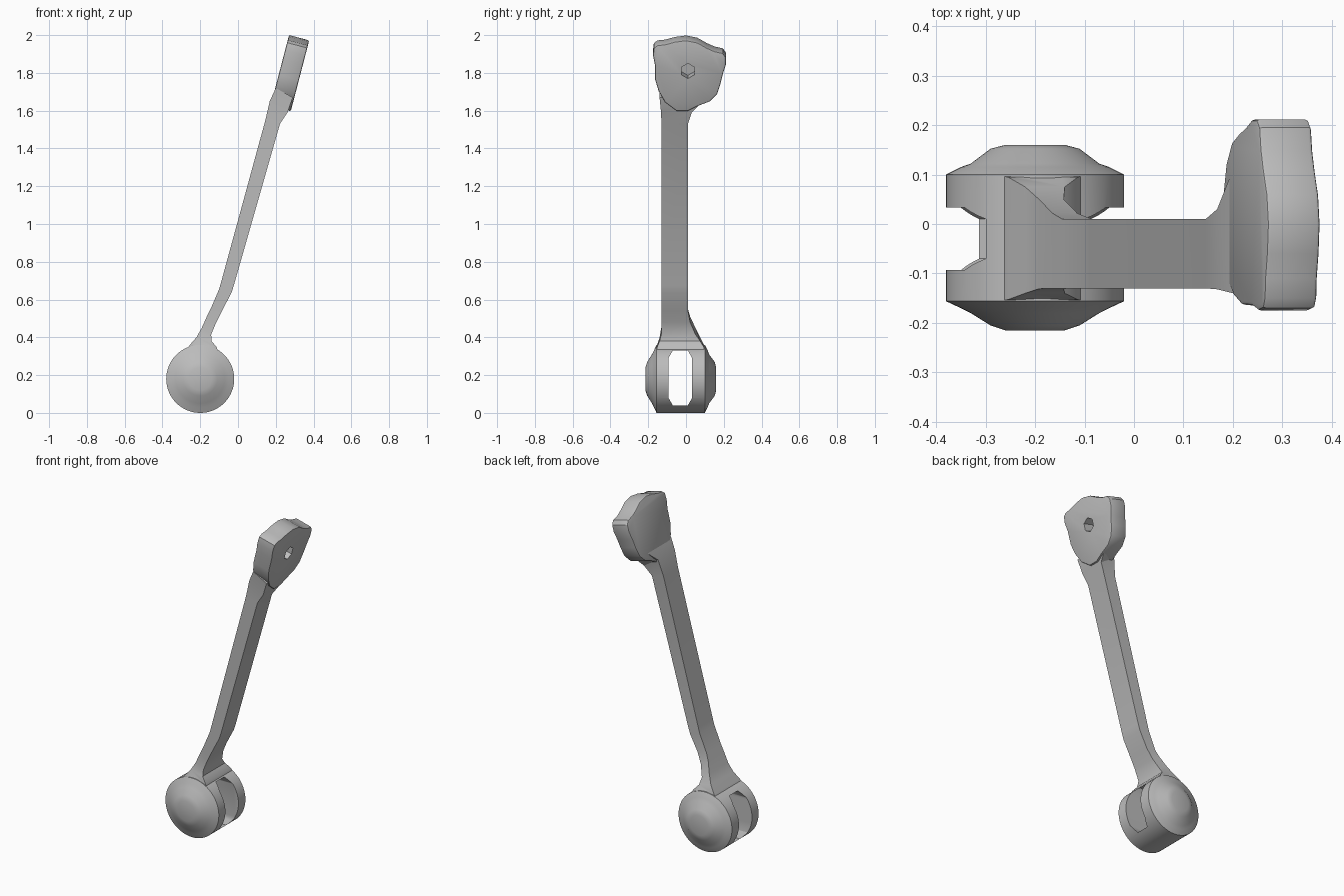
import bpy, bmesh, math

cube = bpy.data.objects.get("Cube")
if cube:
    bpy.data.objects.remove(cube, do_unlink=True)

grey = bpy.data.materials.new("metal grey")
grey.use_nodes = True
grey.diffuse_color = (0.5, 0.5, 0.5, 1)
grey.node_tree.nodes["Principled BSDF"].inputs["Base Color"].default_value = (0.5, 0.5, 0.5, 1)


def loft(name, rings):
    """Closed solid skinned through rings with equal point counts."""
    bm = bmesh.new()
    loops = [[bm.verts.new(p) for p in ring] for ring in rings]
    n = len(loops[0])
    for a, b in zip(loops, loops[1:]):
        for i in range(n):
            j = (i + 1) % n
            bm.faces.new((a[i], a[j], b[j], b[i]))
    bm.faces.new(loops[0])
    bm.faces.new(loops[-1])
    bmesh.ops.recalc_face_normals(bm, faces=bm.faces)
    mesh = bpy.data.meshes.new(name)
    bm.to_mesh(mesh)
    bm.free()
    mesh.materials.append(grey)
    obj = bpy.data.objects.new(name, mesh)
    bpy.context.collection.objects.link(obj)
    return obj


def boolean(target, tool, operation):
    """Apply a boolean and remove the tool."""
    bpy.context.view_layer.objects.active = target
    mod = target.modifiers.new("cut", 'BOOLEAN')
    mod.operation, mod.solver, mod.object = operation, 'EXACT', tool
    bpy.ops.object.modifier_apply(modifier=mod.name)
    bpy.data.objects.remove(tool, do_unlink=True)


# Domed pivot barrel: radius and y along its axis
CX, CZ, SIDES = -0.2, 0.18, 64
profile = [(0.06, -0.215), (0.09, -0.205), (0.13, -0.18), (0.15, -0.17), (0.18, -0.156),
           (0.18, 0.10), (0.15, 0.115), (0.13, 0.122), (0.09, 0.152), (0.06, 0.16)]
turn = [2 * math.pi * i / SIDES for i in range(SIDES)]
barrel = loft("clevis_arm", [[(CX + r * math.cos(a), y, CZ + r * math.sin(a)) for a in turn]
                             for r, y in profile])

# Bent arm: left x, z, right x, z, front y, back y
stations = [
    (-0.29, 0.30, -0.09, 0.28, -0.155, 0.10),
    (-0.255, 0.36, -0.113, 0.348, -0.153, 0.095),
    (-0.22, 0.40, -0.14, 0.38, -0.14, 0.075),
    (-0.192, 0.45, -0.142, 0.415, -0.131, 0.05),
    (-0.165, 0.51, -0.115, 0.48, -0.13, 0.022),
    (-0.145, 0.55, -0.085, 0.54, -0.13, 0.01),
    (-0.10, 0.655, -0.035, 0.635, -0.13, 0.01),
    (-0.09, 0.69, -0.022, 0.675, -0.13, 0.01),
    (0.145, 1.55, 0.222, 1.53, -0.13, 0.01),
    (0.168, 1.65, 0.262, 1.59, -0.132, 0.03),
    (0.2, 1.72, 0.29, 1.67, -0.14, 0.11),
]
arm = loft("arm", [[(xl, y0, zl), (xr, y0, zr), (xr, y1, zr), (xl, y1, zl)]
                   for xl, zl, xr, zr, y0, y1 in stations])
boolean(barrel, arm, 'UNION')

# Slot through the barrel, with clipped corners
slot = [(-0.07, 0.04), (0.01, 0.04), (0.033, 0.08), (0.033, 0.29),
        (0.01, 0.33), (-0.07, 0.33), (-0.093, 0.29), (-0.093, 0.08)]
boolean(barrel, loft("slot_cutter", [[(x, y, z) for y, z in slot] for x in (-0.5, 0.1)]), 'DIFFERENCE')


# Tilted head plate: depth 0 is its back face and 1 its front face
def on_plate(y, z, depth):
    return (0.27 + 0.26 * (z - 2) + 0.107 * depth, y, z - 0.028 * depth)


outline = [(0, 2), (0.06, 1.988), (0.11, 1.96), (0.15, 1.942), (0.195, 1.932), (0.211, 1.91),
           (0.211, 1.87), (0.195, 1.82), (0.183, 1.77), (0.165, 1.715), (0.125, 1.675),
           (0.06, 1.65), (0.01, 1.625), (-0.05, 1.625), (-0.11, 1.67), (-0.145, 1.73),
           (-0.163, 1.79), (-0.165, 1.87), (-0.175, 1.92), (-0.17, 1.96), (-0.15, 1.974),
           (-0.11, 1.978), (-0.06, 1.992)]
plate = loft("head_plate", [[on_plate(y, z, d) for y, z in outline] for d in (0, 1)])
bevel = plate.modifiers.new("soft rim", 'BEVEL')
bevel.width, bevel.segments, bevel.angle_limit = 0.008, 2, math.radians(60)
bpy.context.view_layer.objects.active = plate
bpy.ops.object.modifier_apply(modifier=bevel.name)

# Blind hexagonal socket in the plate
hexagon = [(0.01 + 0.04 * math.sin(i * math.pi / 3), 1.838 + 0.04 * math.cos(i * math.pi / 3))
           for i in range(6)]
boolean(plate, loft("socket_cutter", [[on_plate(y, z, d) for y, z in hexagon] for d in (0.4, 1.3)]),
        'DIFFERENCE')

# Smooth shading with sharp edges kept
for obj in (barrel, plate):
    bpy.ops.object.select_all(action='DESELECT')
    obj.select_set(True)
    bpy.context.view_layer.objects.active = obj
    bpy.ops.object.shade_smooth_by_angle(angle=math.radians(32))
